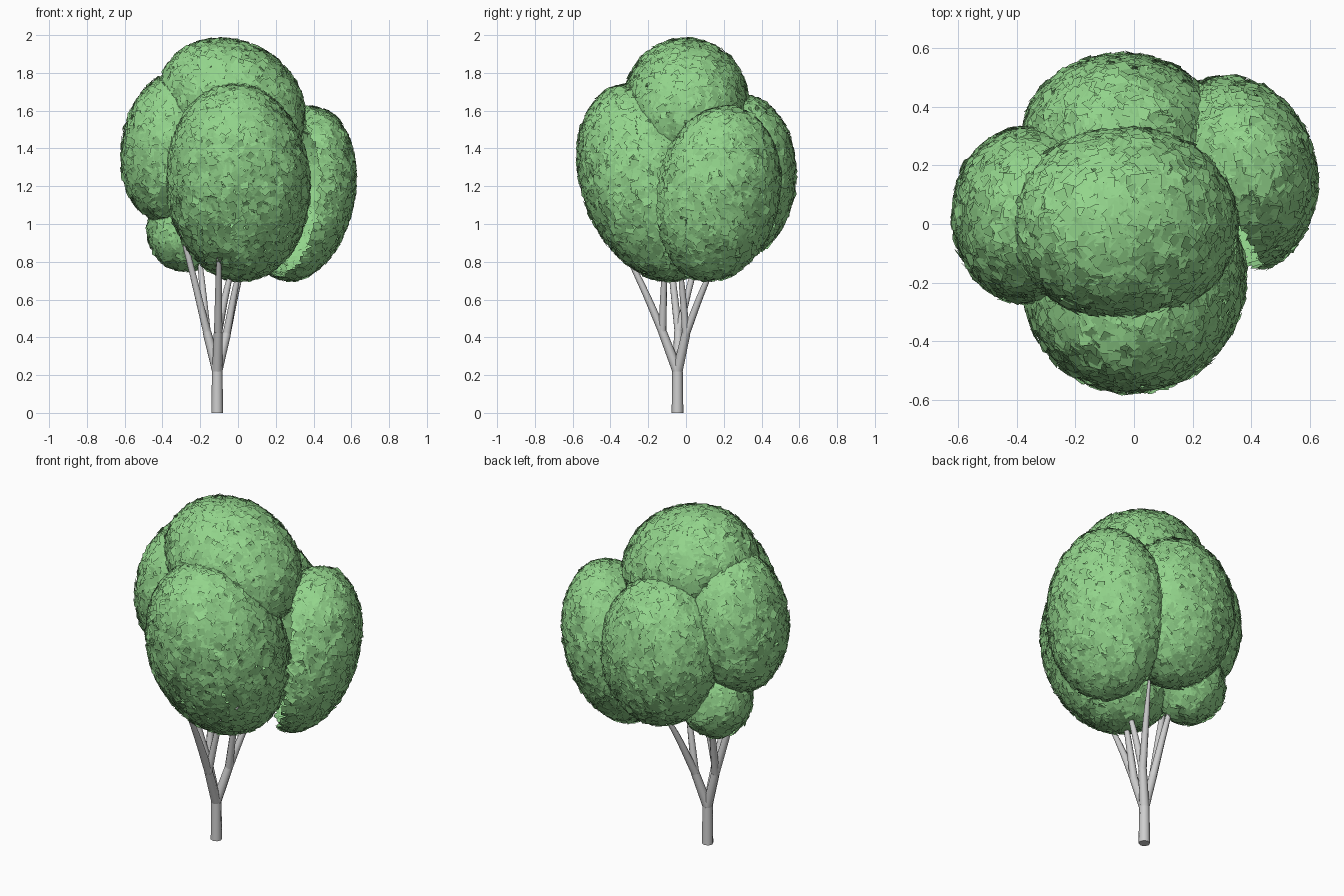
import bpy, bmesh, math, random
from mathutils import Vector, Euler

random.seed(4)
if "Cube" in bpy.data.objects:
    bpy.data.objects.remove(bpy.data.objects["Cube"])


def make_material(name, color):
    mat = bpy.data.materials.new(name)
    mat.use_nodes = True
    mat.diffuse_color = color
    mat.node_tree.nodes["Principled BSDF"].inputs["Base Color"].default_value = color
    return mat


leaf_green = make_material("leaf green", (0.29, 0.66, 0.26, 1))
bark_grey = make_material("bark grey", (0.62, 0.62, 0.62, 1))


def limb(name, points, radii):
    """Round tapering limb swept along a few points."""
    curve = bpy.data.curves.new(name, "CURVE")
    curve.dimensions = "3D"
    curve.bevel_depth = 1
    curve.bevel_resolution = 2
    curve.resolution_u = 4
    curve.use_fill_caps = True
    spline = curve.splines.new("BEZIER")
    spline.bezier_points.add(len(points) - 1)
    for bp, co, r in zip(spline.bezier_points, points, radii):
        bp.co, bp.radius = co, r
        bp.handle_left_type = bp.handle_right_type = "AUTO"
    obj = bpy.data.objects.new(name, curve)
    bpy.context.collection.objects.link(obj)
    curve.materials.append(bark_grey)
    # Turn the sweep into a plain mesh
    bpy.ops.object.select_all(action="DESELECT")
    obj.select_set(True)
    bpy.context.view_layer.objects.active = obj
    bpy.ops.object.convert(target="MESH")
    bpy.ops.object.shade_smooth_by_angle(angle=math.radians(50))


def leaf_clump(name, center, radii, tilt, count, open_side=(0, 0, 0), limit=0.6):
    """Shell of overlapping square leaves on a leaning ellipsoid."""
    bm = bmesh.new()
    rot = Euler([math.radians(t) for t in tilt]).to_matrix()
    center, inward = Vector(center), Vector(open_side)
    golden = math.pi * (3 - math.sqrt(5))
    for i in range(count):
        h = 1 - 2 * (i + 0.5) / count
        ring = math.sqrt(1 - h * h)
        a = golden * i + random.uniform(-0.06, 0.06)
        unit = Vector((ring * math.cos(a), ring * math.sin(a), h))
        # Leave the side facing the middle of the crown open
        if (rot @ unit).dot(inward) > limit:
            continue
        normal = rot @ Vector([u / r for u, r in zip(unit, radii)]).normalized()
        pos = center + rot @ Vector([u * r for u, r in zip(unit, radii)])
        pos += normal * random.uniform(-0.01, 0.004)
        facing = (normal + Vector([random.gauss(0, 0.13) for _ in range(3)])).normalized()
        side = facing.orthogonal().normalized()
        up = facing.cross(side)
        spin, s = random.uniform(0, math.tau), random.uniform(0.024, 0.034)
        corners = [pos + s * (side * math.cos(spin + k * math.pi / 2)
                              + up * math.sin(spin + k * math.pi / 2)) for k in range(4)]
        bm.faces.new([bm.verts.new(c) for c in corners])
    mesh = bpy.data.meshes.new(name)
    bm.to_mesh(mesh)
    bm.free()
    mesh.materials.append(leaf_green)
    bpy.context.collection.objects.link(bpy.data.objects.new(name, mesh))


# Trunk
base, fork = (-0.11, -0.045, 0), (-0.11, -0.045, 0.22)
limb("trunk", [base, fork], [0.031, 0.028])

# Three main boughs, each splitting into two branches
boughs = {
    "front": ((-0.105, -0.125, 0.43), [(-0.1, -0.36, 0.92), (-0.01, -0.11, 0.85)]),
    "left": ((-0.165, -0.04, 0.43), [(-0.36, -0.13, 1.18), (-0.22, 0.1, 0.95)]),
    "right": ((-0.06, 0.0, 0.42), [(0.03, -0.04, 0.85), (0.05, 0.19, 0.87)]),
}
for side, (node, tips) in boughs.items():
    mid = (Vector(fork) + Vector(node)) / 2
    limb(side + "_bough", [fork, mid, node], [0.027, 0.025, 0.023])
    for n, tip in enumerate(tips):
        mid = Vector(node).lerp(Vector(tip), 0.5)
        mid.z += 0.02
        limb(f"{side}_branch_{n + 1}", [node, mid, tip], [0.022, 0.017, 0.007])

# Leaf clumps: centre, radii, lean in degrees, leaves, open side and its limit
leaf_clump("top_clump", (-0.03, 0, 1.64), (0.4, 0.33, 0.325), (0, 28, 0), 3200, (0, 0, -1), 0.8)
leaf_clump("front_clump", (0.0, -0.19, 1.22), (0.38, 0.36, 0.54), (20, -4, 0), 4400, (0, 1, 0), 0.75)
leaf_clump("right_clump", (0.33, 0.165, 1.16), (0.28, 0.335, 0.47), (-7, 13, 18), 3600,
           (-0.75, -0.65, 0), 0.35)
leaf_clump("back_clump", (-0.04, 0.29, 1.25), (0.34, 0.29, 0.43), (-3, -6, 0), 3500, (0, -1, 0))
leaf_clump("left_clump", (-0.365, 0.03, 1.41), (0.25, 0.3, 0.39), (0, 9, 0), 2900, (1, 0, 0))
leaf_clump("small_low_clump", (-0.28, 0.12, 0.97), (0.2, 0.19, 0.22), (0, 0, 0), 1000)
